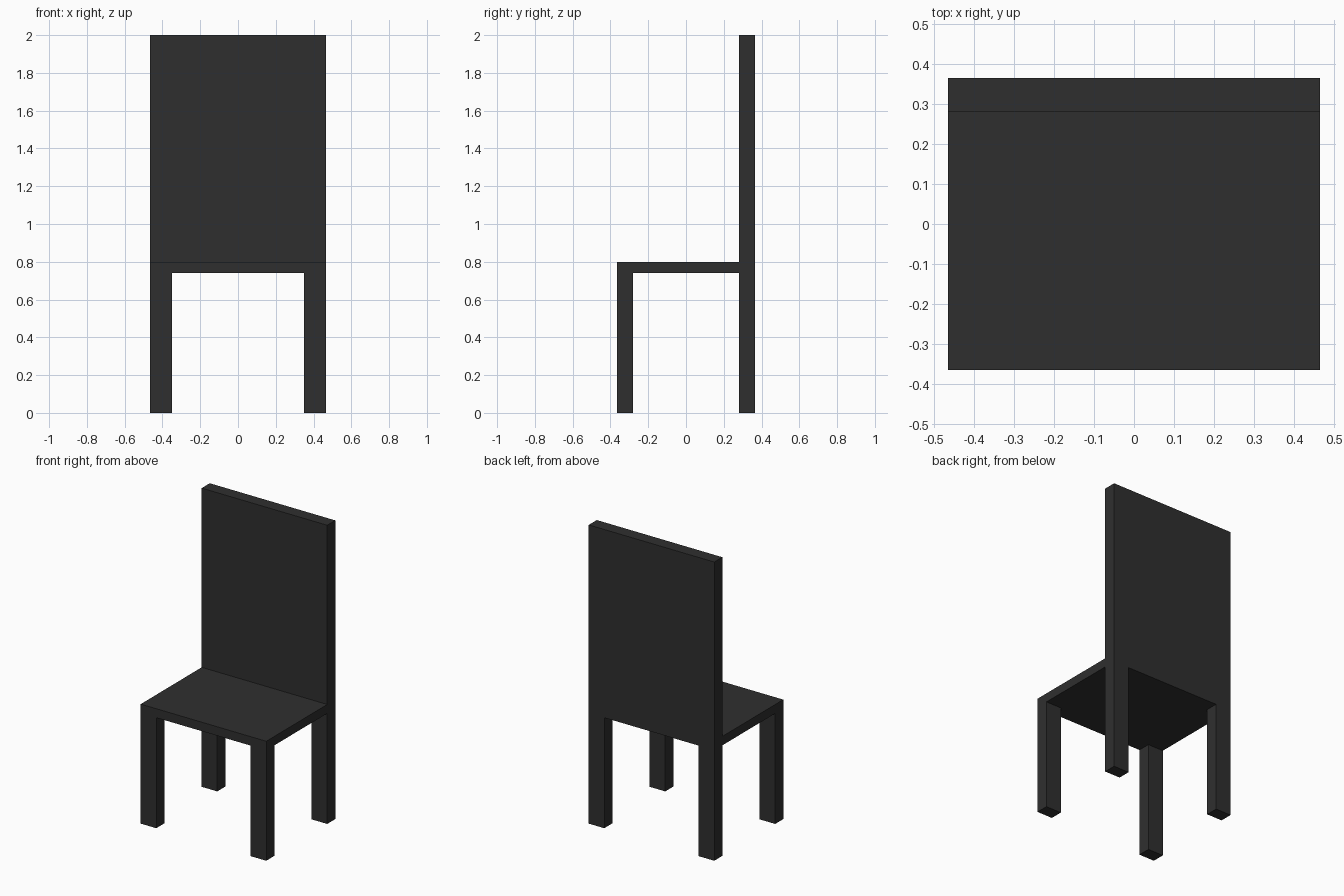
import bpy

cube = bpy.data.objects.get("Cube")
if cube:
    bpy.data.objects.remove(cube, do_unlink=True)

# Overall dimensions
HALF_W, HALF_D, HEIGHT = 0.465, 0.365, 2.0
SEAT_BOTTOM, SEAT_TOP = 0.74, 0.80
LEG_W, LEG_D = 0.115, 0.085

# Dark charcoal finish
charcoal = bpy.data.materials.new("charcoal")
charcoal.use_nodes = True
colour = (0.028, 0.028, 0.028, 1)
charcoal.diffuse_color = colour
charcoal.node_tree.nodes["Principled BSDF"].inputs["Base Color"].default_value = colour


def box(name, low, high):
    """Add a flat-sided box spanning two opposite corners."""
    centre = [(a + b) / 2 for a, b in zip(low, high)]
    bpy.ops.mesh.primitive_cube_add(size=1, location=centre)
    obj = bpy.context.object
    obj.name = name
    obj.scale = [b - a for a, b in zip(low, high)]
    bpy.ops.object.transform_apply(location=False, rotation=False, scale=True)
    obj.data.materials.append(charcoal)
    return obj


# Seat slab and tall solid backrest
back_front = HALF_D - LEG_D
box("seat", (-HALF_W, -HALF_D, SEAT_BOTTOM), (HALF_W, back_front, SEAT_TOP))
box("backrest", (-HALF_W, back_front, SEAT_BOTTOM), (HALF_W, HALF_D, HEIGHT))

# Four straight legs, flush with the outer corners
for side, x in (("right", -HALF_W), ("left", HALF_W - LEG_W)):
    for end, y in (("front", -HALF_D), ("back", back_front)):
        box(f"{end}_{side}_leg", (x, y, 0), (x + LEG_W, y + LEG_D, SEAT_BOTTOM))
